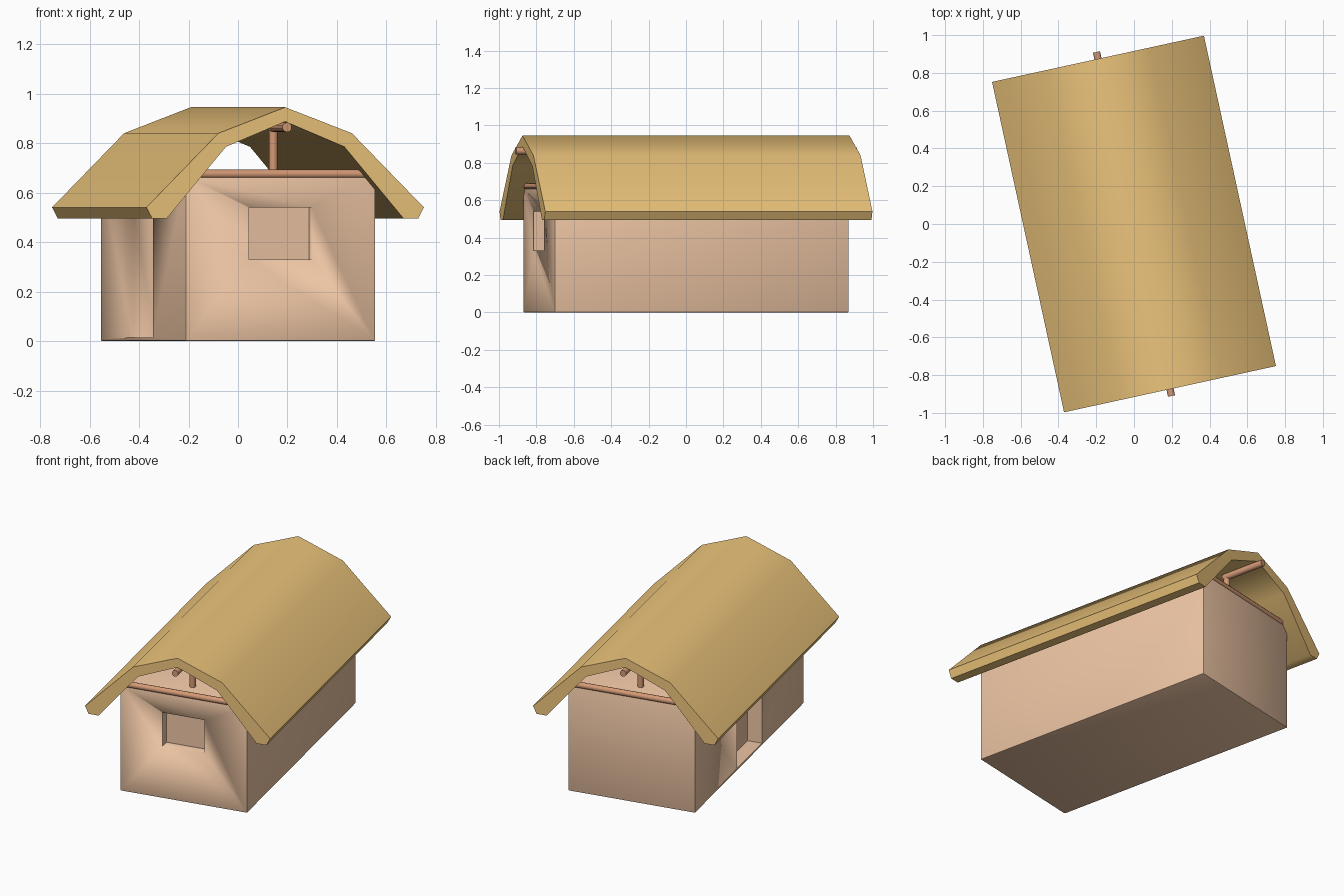
import bpy, bmesh, math
from mathutils import Matrix, Vector

if "Cube" in bpy.data.objects:
    bpy.data.objects.remove(bpy.data.objects["Cube"])

TURN = Matrix.Rotation(math.radians(12.3), 4, 'Z')   # whole hut is turned on the ground


def material(name, color):
    m = bpy.data.materials.new(name)
    m.diffuse_color = (*color, 1)
    m.use_nodes = True
    m.node_tree.nodes["Principled BSDF"].inputs["Base Color"].default_value = m.diffuse_color
    return m


THATCH = material("thatch", (0.85, 0.56, 0.20))
CLAY = material("clay", (0.85, 0.56, 0.37))
WOOD = material("wood", (0.66, 0.32, 0.18))


def finish(bm, name, mat=None, angle=35):
    bmesh.ops.recalc_face_normals(bm, faces=bm.faces[:])
    me = bpy.data.meshes.new(name)
    bm.to_mesh(me)
    bm.free()
    ob = bpy.data.objects.new(name, me)
    bpy.context.collection.objects.link(ob)
    ob.matrix_world = TURN
    if mat:
        me.materials.append(mat)
    bpy.ops.object.select_all(action='DESELECT')
    ob.select_set(True)
    bpy.context.view_layer.objects.active = ob
    bpy.ops.object.shade_smooth_by_angle(angle=math.radians(angle))
    return ob


def box(name, lo, hi, mat=None, bevel=0):
    bm = bmesh.new()
    bmesh.ops.create_cube(bm, size=1)
    lo, hi = Vector(lo), Vector(hi)
    for v in bm.verts:
        v.co = (lo + hi) / 2 + v.co * (hi - lo)
    if bevel:
        bmesh.ops.bevel(bm, geom=bm.edges[:], offset=bevel, segments=2,
                        profile=0.5, affect='EDGES')
    return finish(bm, name, mat)


def pole(name, a, b, r=0.018):
    a, b = Vector(a), Vector(b)
    bm = bmesh.new()
    m = Matrix.Translation((a + b) / 2) @ (b - a).to_track_quat('Z', 'Y').to_matrix().to_4x4()
    bmesh.ops.create_cone(bm, cap_ends=True, segments=10, radius1=r, radius2=r,
                          depth=(b - a).length, matrix=m)
    return finish(bm, name, WOOD, 50)


# Clay walls with window and doorway recesses
walls = box("walls", (-0.393, -0.805, 0), (0.393, 0.805, 0.67), CLAY, 0.006)
recesses = {"window_cutter": ((-0.13, -0.9, 0.33), (0.13, -0.75, 0.54)),
            "door_cutter": ((-0.5, -0.185, 0.015), (-0.303, 0.185, 0.55))}
for name, (lo, hi) in recesses.items():
    cutter = box(name, lo, hi)
    cutter.hide_render = True
    mod = walls.modifiers.new(name, 'BOOLEAN')
    mod.operation = 'DIFFERENCE'
    mod.object = cutter
    bpy.context.view_layer.objects.active = walls
    bpy.ops.object.modifier_apply(modifier=mod.name)
    bpy.data.objects.remove(cutter)

# Thatched roof: half profile mirrored, then extruded along the hut
outer = [(0.55, 0.495), (0.574, 0.54), (0.276, 0.84), (0, 0.945)]
inner = [(0.49, 0.495), (0.245, 0.785), (0, 0.887)]
half_out = outer + [(-x, z) for x, z in reversed(outer[:-1])]
half_in = [(-x, z) for x, z in inner] + [(x, z) for x, z in reversed(inner[:-1])]
profile = half_out + half_in
bm = bmesh.new()
face = bm.faces.new([bm.verts.new((x, -0.895, z)) for x, z in profile])
ext = bmesh.ops.extrude_face_region(bm, geom=[face], use_keep_orig=True)
moved = [g for g in ext["geom"] if isinstance(g, bmesh.types.BMVert)]
bmesh.ops.translate(bm, verts=moved, vec=(0, 1.79, 0))
finish(bm, "thatched_roof", THATCH, 50)

# Timber at each gable: tie beam, king post and ridge stub
for side, s in (("front", -1), ("back", 1)):
    pole(side + "_tie_beam", (-0.37, s * 0.795, 0.675), (0.37, s * 0.795, 0.675))
    pole(side + "_king_post", (0, s * 0.67, 0.65), (0, s * 0.67, 0.86))
    pole(side + "_ridge_stub", (0, s * 0.65, 0.864), (0, s * 0.932, 0.864), 0.02)
